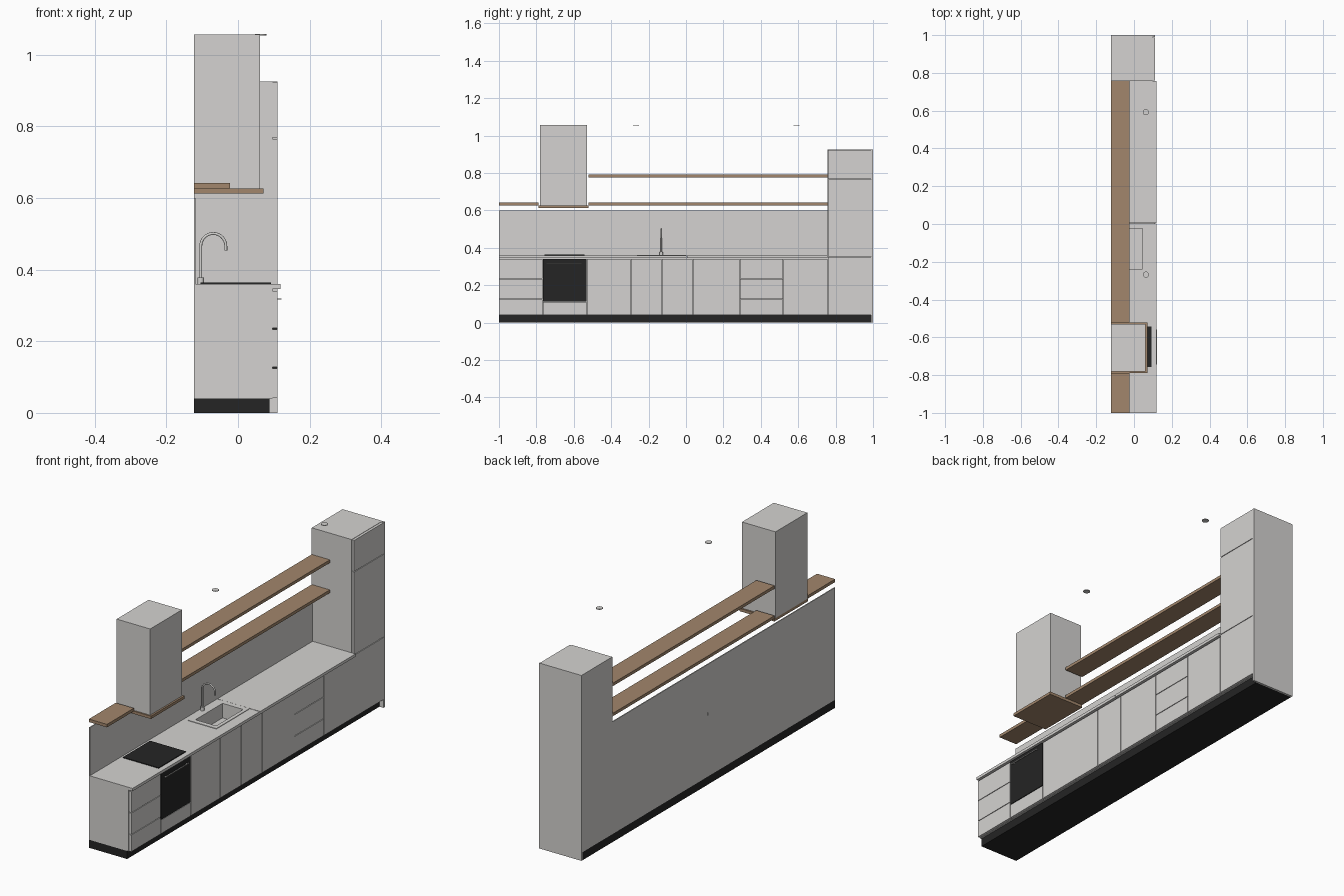
import bpy, bmesh, math
from mathutils import Vector

if "Cube" in bpy.data.objects:
    bpy.data.objects.remove(bpy.data.objects["Cube"], do_unlink=True)


def material(name, rgb):
    m = bpy.data.materials.new(name)
    m.use_nodes = True
    m.diffuse_color = (*rgb, 1)
    m.node_tree.nodes["Principled BSDF"].inputs["Base Color"].default_value = (*rgb, 1)
    return m


GREY = material("light grey", (0.66, 0.65, 0.635))
WOOD = material("brown wood", (0.36, 0.24, 0.15))
BLACK = material("black", (0.018, 0.018, 0.018))


def add_object(name, bm, mat):
    mesh = bpy.data.meshes.new(name)
    bm.to_mesh(mesh)
    bm.free()
    ob = bpy.data.objects.new(name, mesh)
    bpy.context.collection.objects.link(ob)
    if mat:
        mesh.materials.append(mat)
    return ob


def box(name, x, y, z, mat=GREY):
    """Box from (low, high) pairs on each axis."""
    bm = bmesh.new()
    bmesh.ops.create_cube(bm, size=1)
    for v in bm.verts:
        v.co = Vector([r[0] if c < 0 else r[1] for c, r in zip(v.co, (x, y, z))])
    return add_object(name, bm, mat)


def disc(name, centre, radius, height, mat=GREY, sides=24):
    bm = bmesh.new()
    bmesh.ops.create_cone(bm, cap_ends=True, segments=sides, radius1=radius,
                          radius2=radius, depth=height)
    bmesh.ops.translate(bm, verts=bm.verts, vec=centre)
    for f in bm.faces:
        f.smooth = len(f.verts) == 4
    return add_object(name, bm, mat)


def cut(ob, cutter):
    mod = ob.modifiers.new("opening", "BOOLEAN")
    mod.operation = "DIFFERENCE"
    mod.solver = "EXACT"
    mod.object = cutter


BACK, CARCASS, FRONT = -0.123, 0.097, 0.11
TALL = 0.757      # where the tall cabinet starts
GAP = 0.0015      # half the gap between fronts
BASE = (0.04, 0.346)

# Plinth and cabinet bodies
box("plinth", (BACK, 0.088), (-1, 0.99), (0, 0.04), BLACK)
base = box("base_cabinet_body", (BACK, CARCASS), (-1, TALL), BASE)
box("tall_cabinet_body", (BACK, CARCASS), (TALL, 0.99), (0.04, 0.925))
box("tall_cabinet_end_panel", (BACK, FRONT), (0.99, 1), (0, 0.925))


def front(name, y0, y1, levels):
    """Stack of door or drawer fronts between the given heights."""
    for i, (z0, z1) in enumerate(zip(levels, levels[1:])):
        box(f"{name}_{i + 1}", (CARCASS, FRONT), (y0 + GAP, y1 - GAP),
            (z0 + GAP, z1 - GAP))


# Fronts
drawers = (0.04, 0.126, 0.235, 0.342)
door = (0.04, 0.342)
front("end_drawer", -1, -0.766, drawers)
front("oven_surround", -0.766, -0.53, (0.04, 0.111))
for i, (a, b) in enumerate([(-0.53, -0.296), (-0.296, -0.13), (-0.13, 0.035),
                            (0.035, 0.288)]):
    front(f"base_door_{i + 1}", a, b, door)
front("middle_drawer", 0.288, 0.52, drawers)
front("last_base_door", 0.52, TALL, door)
front("tall_door", TALL, 0.99, (0.04, 0.352, 0.767, 0.925))

# Oven with bar handle
box("oven_door", (CARCASS, FRONT + 0.001), (-0.764, -0.532), (0.112, 0.341), BLACK)
box("oven_handle", (0.117, 0.121), (-0.745, -0.558), (0.316, 0.32))
for i, y in enumerate((-0.735, -0.568)):
    box(f"oven_handle_post_{i + 1}", (FRONT, 0.118), (y - 0.002, y + 0.002),
        (0.3165, 0.3195))

# Worktop in two lengths, wall panel and hob
top_a = box("worktop_sink_side", (BACK, 0.118), (-1, 0.003), (0.346, 0.36))
box("worktop_tall_side", (BACK, 0.118), (0.006, TALL), (0.346, 0.36))
box("wall_panel", (BACK, -0.118), (-1, TALL), (0.36, 0.6))
box("hob", (-0.105, 0.092), (-0.757, -0.543), (0.36, 0.364), BLACK)

# Sink: raised rim and a bowl cut down through rim, worktop and cabinet
rim = box("sink_rim", (-0.092, 0.064), (-0.262, 0.001), (0.359, 0.3625))
bowl = box("sink_bowl_cutter", (-0.068, 0.046), (-0.238, -0.025), (0.29, 0.4), None)
bowl.hide_render = True
bowl.hide_viewport = True
bowl.display_type = "WIRE"
for ob in (rim, top_a, base):
    cut(ob, bowl)

# Tap: base collar and swept gooseneck
TAP_Y, R = -0.132, 0.035
disc("tap_base", (-0.104, TAP_Y, 0.369), 0.009, 0.018)
path = [(-0.104, 0.36)]
for k in range(17):
    a = math.pi * (1 - k / 16)
    path.append((-0.104 + R + R * math.cos(a), 0.466 + R * math.sin(a)))
path.append((-0.104 + 2 * R, 0.453))
bm = bmesh.new()
rings = []
for i, (px, pz) in enumerate(path):
    p, q = path[max(i - 1, 0)], path[min(i + 1, len(path) - 1)]
    t = Vector((q[0] - p[0], 0, q[1] - p[1])).normalized()
    side = Vector((0, 1, 0))
    up = t.cross(side)
    rings.append([bm.verts.new(Vector((px, TAP_Y, pz)) + 0.004 *
                  (side * math.cos(a) + up * math.sin(a)))
                  for a in [math.tau * s / 12 for s in range(12)]])
for r0, r1 in zip(rings, rings[1:]):
    for s in range(12):
        n = (s + 1) % 12
        bm.faces.new((r0[s], r0[n], r1[n], r1[s])).smooth = True
bm.faces.new(rings[0])
bm.faces.new(rings[-1])
bmesh.ops.recalc_face_normals(bm, faces=bm.faces)
add_object("tap_spout", bm, GREY)

# Extractor hood with wooden tray
box("hood_body", (BACK, 0.062), (-0.781, -0.53), (0.627, 1.057))
box("hood_tray", (BACK, 0.071), (-0.788, -0.522), (0.613, 0.627), WOOD)

# Wooden shelves
SHELF_X = (BACK, -0.023)
box("end_shelf", SHELF_X, (-1, -0.788), (0.627, 0.642), WOOD)
box("lower_shelf", SHELF_X, (-0.522, TALL), (0.627, 0.642), WOOD)
box("upper_shelf", SHELF_X, (-0.522, TALL), (0.777, 0.792), WOOD)

# Ceiling spotlights
for i, y in enumerate((-0.268, 0.592)):
    disc(f"spotlight_{i + 1}", (0.063, y, 1.056), 0.016, 0.003)
